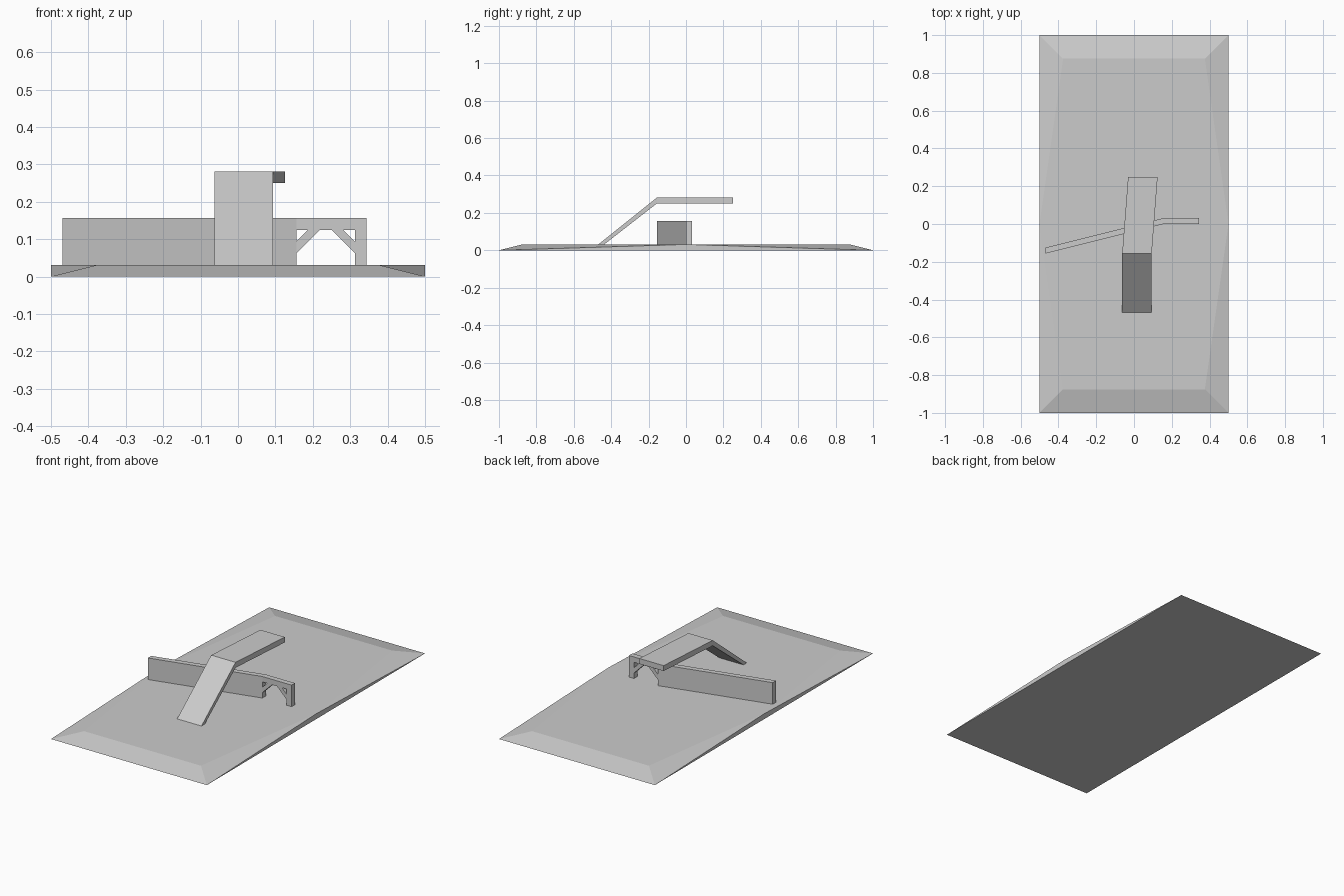
import bpy
import bmesh

if "Cube" in bpy.data.objects:
    bpy.data.objects.remove(bpy.data.objects["Cube"])

U = 1 / 32  # deck height, and grid step of the whole model


def new_object(name, verts, faces):
    bm = bmesh.new()
    vs = [bm.verts.new(v) for v in verts]
    for f in faces:
        bm.faces.new([vs[i] for i in f])
    bmesh.ops.recalc_face_normals(bm, faces=bm.faces)
    mesh = bpy.data.meshes.new(name)
    bm.to_mesh(mesh)
    bm.free()
    obj = bpy.data.objects.new(name, mesh)
    bpy.context.collection.objects.link(obj)
    return obj


def prism(name, ring_a, ring_b):
    """Solid between two matching rings of points."""
    n = len(ring_a)
    sides = [(i, (i + 1) % n, (i + 1) % n + n, i + n) for i in range(n)]
    return new_object(name, ring_a + ring_b,
                      [tuple(range(n)), tuple(range(n, 2 * n))] + sides)


def upright(name, profile):
    """Arch part: an x/z profile extruded through the wall thickness."""
    return prism(name, [(x, 0, z) for x, z in profile],
                 [(x, U, z) for x, z in profile])


# Base slab: bevelled ends, long sides swelling to full height at the middle
bottom = [(-.5, -1, 0), (.5, -1, 0), (.5, 1, 0), (-.5, 1, 0)]
top = [(-.375, -.875, U), (.375, -.875, U), (.5, 0, U),
       (.375, .875, U), (-.375, .875, U), (-.5, 0, U)]
new_object("base_slab", bottom + top, [
    (0, 1, 2, 3), (4, 5, 6, 7, 8, 9),
    (0, 1, 5, 4), (2, 3, 8, 7),
    (1, 2, 6), (1, 6, 5), (2, 7, 6),
    (3, 0, 9), (0, 4, 9), (3, 9, 8)])

# Ramp: sloped board, then a level platform skewed sideways
W = 5 * U
ramp_foot = [(-2 * U, -15 * U, U), (-2 * U, -14 * U, U)]
ramp_knee = [(-2 * U, -5 * U, 9 * U), (-2 * U, -5 * U, 8 * U)]
deck_end = [(-U, 8 * U, 9 * U), (-U, 8 * U, 8 * U)]


def board(name, near, far):
    def ring(edge):
        (a, b) = edge
        return [a, b, (b[0] + W, b[1], b[2]), (a[0] + W, a[1], a[2])]
    return prism(name, ring(near), ring(far))


board("sloped_ramp", ramp_foot, ramp_knee)
board("raised_platform", ramp_knee, deck_end)

# Long solid wall running at an angle under the platform
plan = [(-15 * U, -5 * U), (5 * U, 0), (5 * U, U), (-15 * U, -4 * U)]
prism("long_wall", [(x, y, U) for x, y in plan], [(x, y, 5 * U) for x, y in plan])

# Archway: lintel, end post and a pair of mirrored corner braces
upright("arch_lintel", [(5 * U, 4 * U), (11 * U, 4 * U), (11 * U, 5 * U), (5 * U, 5 * U)])
upright("arch_post", [(10 * U, U), (11 * U, U), (11 * U, 4 * U), (10 * U, 4 * U)])
brace = [(5 * U, 2 * U), (7 * U, 4 * U), (6 * U, 4 * U), (5 * U, 3 * U)]
upright("left_brace", brace)
upright("right_brace", [(15 * U - x, z) for x, z in brace])
